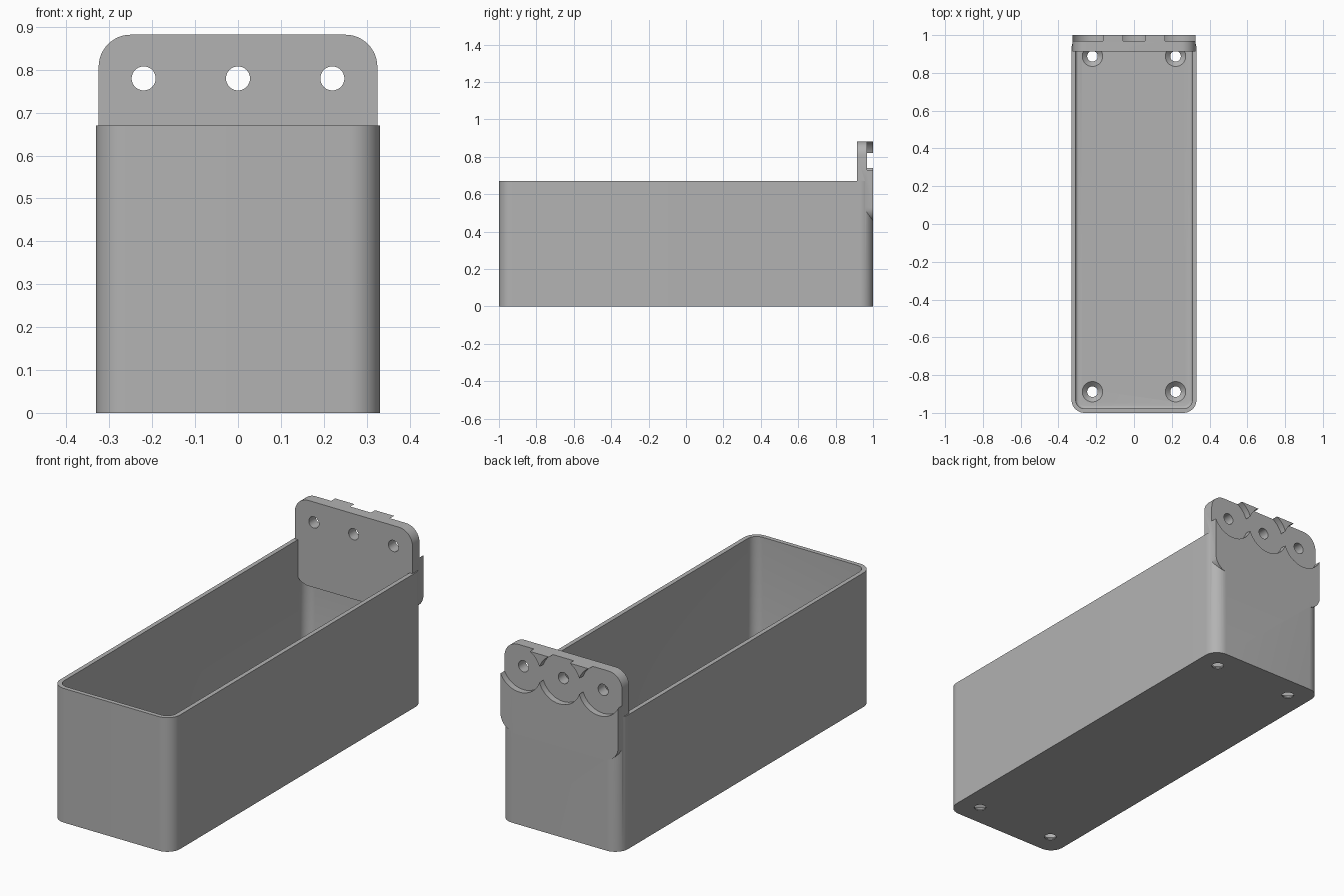
import bpy, bmesh
from math import pi, sin, cos
from mathutils import Vector, Matrix

cube = bpy.data.objects.get("Cube")
if cube:
    bpy.data.objects.remove(cube, do_unlink=True)

gray = bpy.data.materials.new("plain gray")
gray.use_nodes = True
gray.diffuse_color = (0.45, 0.45, 0.45, 1)
gray.node_tree.nodes["Principled BSDF"].inputs["Base Color"].default_value = gray.diffuse_color

BACK = Matrix.Rotation(pi / 2, 4, "X")   # turns a z extrusion into a -y extrusion


def make_object(name, bm, matrix=None):
    if matrix:
        bm.transform(matrix)
    bmesh.ops.recalc_face_normals(bm, faces=bm.faces)
    mesh = bpy.data.meshes.new(name)
    bm.to_mesh(mesh)
    bm.free()
    mesh.materials.append(gray)
    obj = bpy.data.objects.new(name, mesh)
    bpy.context.collection.objects.link(obj)
    return obj


def rounded_block(name, half_w, half_h, low, high, radius, matrix=None, fillet=0):
    """Rounded rectangle extruded from low to high, with an optional lower fillet."""
    bm = bmesh.new()
    steps = 12
    ring = []
    for quarter, (sx, sy) in enumerate([(1, 1), (-1, 1), (-1, -1), (1, -1)]):
        for i in range(steps + 1):
            a = (quarter + i / steps) * pi / 2
            ring.append(bm.verts.new((sx * (half_w - radius) + radius * cos(a),
                                      sy * (half_h - radius) + radius * sin(a), low)))
    base = bm.faces.new(ring)
    top = bmesh.ops.extrude_face_region(bm, geom=[base], use_keep_orig=True)["geom"]
    bmesh.ops.translate(bm, vec=(0, 0, high - low),
                        verts=[v for v in top if isinstance(v, bmesh.types.BMVert)])
    if fillet:
        bmesh.ops.bevel(bm, geom=list(base.edges), offset=fillet, segments=4,
                        profile=0.5, affect="EDGES")
    return make_object(name, bm, matrix)


def cylinder(name, r_low, r_high, depth, center, matrix=None):
    bm = bmesh.new()
    bmesh.ops.create_cone(bm, cap_ends=True, segments=48, radius1=r_low,
                          radius2=r_high, depth=depth)
    if matrix:
        bm.transform(matrix)
    return make_object(name, bm, Matrix.Translation(Vector(center)))


def combine(target, other, operation):
    mod = target.modifiers.new(operation.lower(), "BOOLEAN")
    mod.operation = operation
    mod.solver = "EXACT"
    mod.object = other
    bpy.context.view_layer.objects.active = target
    bpy.ops.object.modifier_apply(modifier=mod.name)
    bpy.data.objects.remove(other, do_unlink=True)


# Open bin with rounded corners
wall, floor, height = 0.022, 0.03, 0.67
storage_bin = rounded_block("storage_bin", 0.331, 1.0, 0, height, 0.07)
cavity = rounded_block("cavity", 0.331 - wall, 1 - wall, floor, 1.0, 0.07 - wall, fillet=0.015)
combine(storage_bin, cavity, "DIFFERENCE")

# Mounting plate on the back wall
bottom, top = 0.455, 0.882
plate = rounded_block("mounting_plate", 0.325, (top - bottom) / 2, -1.0, -0.913, 0.075,
                      Matrix.Translation((0, 0, (top + bottom) / 2)) @ BACK)
combine(storage_bin, plate, "UNION")

# Screw holes and overlapping round recesses behind the plate
for x in (-0.22, 0, 0.22):
    combine(storage_bin, cylinder("recess", 0.117, 0.117, 0.1, (x, 1.018, 0.78), BACK), "DIFFERENCE")
for x in (-0.22, 0, 0.22):
    combine(storage_bin, cylinder("hole", 0.028, 0.028, 0.4, (x, 1.0, 0.78), BACK), "DIFFERENCE")

# Countersunk floor holes
for x in (-0.22, 0.22):
    for y in (-0.888, 0.888):
        combine(storage_bin, cylinder("hole", 0.028, 0.028, 0.2, (x, y, 0), None), "DIFFERENCE")
        combine(storage_bin, cylinder("countersink", 0.028, 0.055, 0.026, (x, y, floor - 0.012)),
                "DIFFERENCE")

# Smooth the rounded corners, keep the edges sharp
bpy.ops.object.select_all(action="DESELECT")
storage_bin.select_set(True)
bpy.context.view_layer.objects.active = storage_bin
bpy.ops.object.shade_smooth_by_angle(angle=pi / 6)
